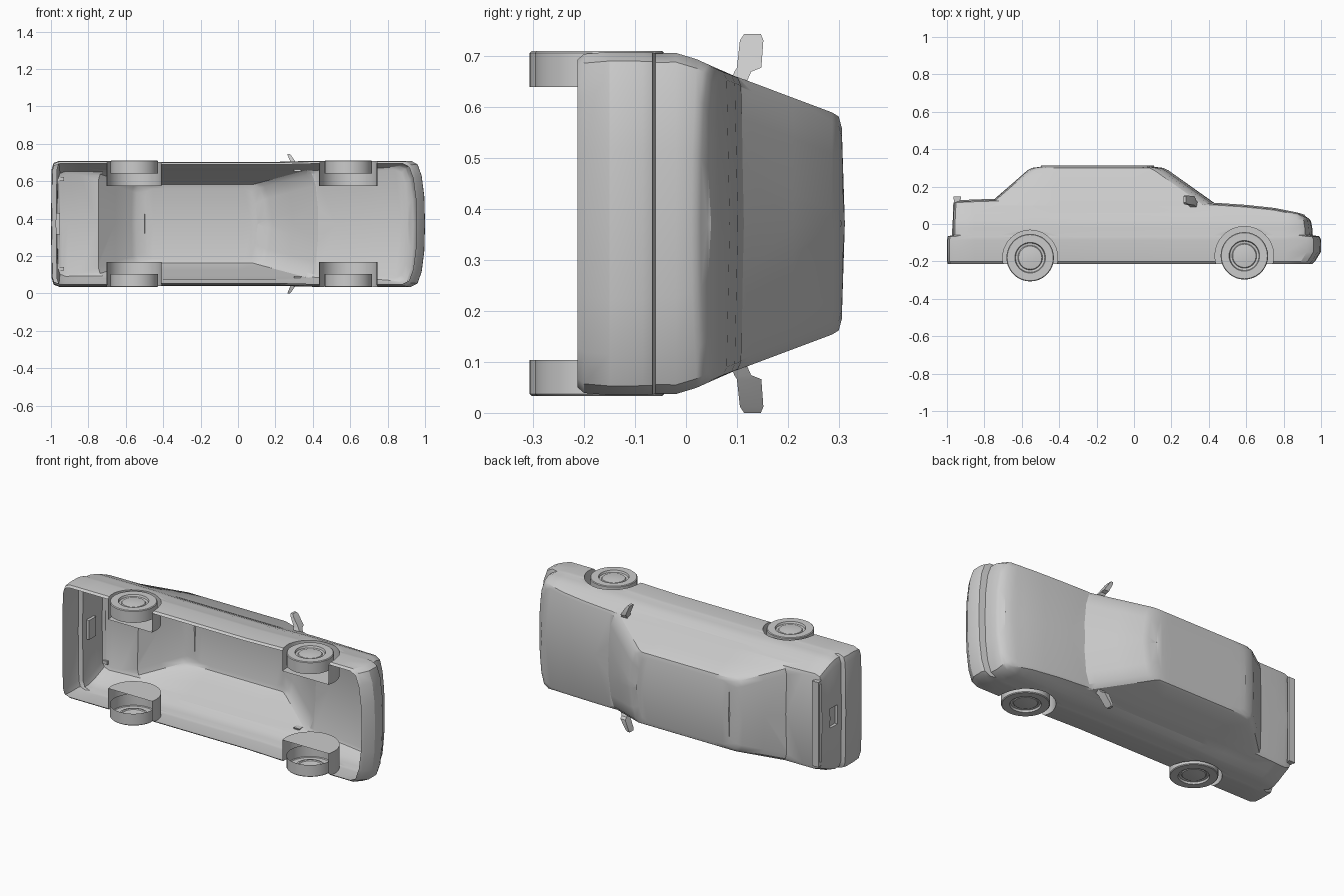
import bpy, bmesh, math
from mathutils import Matrix, Vector

if "Cube" in bpy.data.objects:
    bpy.data.objects.remove(bpy.data.objects["Cube"])

MID = 0.372          # centre plane of the car, which lies on its side
paint = bpy.data.materials.new("grey")
paint.diffuse_color = (0.6, 0.6, 0.6, 1)
paint.use_nodes = True
paint.node_tree.nodes["Principled BSDF"].inputs["Base Color"].default_value = paint.diffuse_color


def interp(table, v):
    if v <= table[0][0]:
        return table[0][1]
    for (a, fa), (b, fb) in zip(table, table[1:]):
        if v <= b:
            return fa + (fb - fa) * (v - a) / (b - a)
    return table[-1][1]


def make(name, bm, smooth=True):
    bmesh.ops.recalc_face_normals(bm, faces=bm.faces)
    me = bpy.data.meshes.new(name)
    bm.to_mesh(me)
    bm.free()
    me.materials.append(paint)
    ob = bpy.data.objects.new(name, me)
    bpy.context.collection.objects.link(ob)
    if smooth:
        shade(ob)
    return ob


def shade(ob):
    bpy.ops.object.select_all(action='DESELECT')
    ob.select_set(True)
    bpy.context.view_layer.objects.active = ob
    bpy.ops.object.shade_smooth_by_angle(angle=math.radians(30))


def box(name, lo, hi):
    bm = bmesh.new()
    size = [b - a for a, b in zip(lo, hi)]
    mid = [(a + b) / 2 for a, b in zip(lo, hi)]
    bmesh.ops.create_cube(bm, size=1, matrix=Matrix.Translation(mid) @ Matrix.Diagonal((*size, 1)))
    return make(name, bm, False)


# Half width by height, and bonnet/boot height by length
WIDTH = [(-.213, .322), (-.2, .333), (-.14, .338), (-.02, .335), (.02, .323), (.06, .305),
         (.09, .293), (.13, .277), (.295, .215), (.32, .21)]
DECK = [(-1, .118), (-.75, .13), (.43, .108), (.6, .096), (.75, .08), (.88, .054), (.93, .037), (1, .012)]


def half_outline(level, xr, xf, drop, inset, stations, deck):
    """Rounded plan outline from rear centre to front centre."""
    pts = [(xr, None), (xr + .004, .045), (xr + .014, .012), (xr + .045, 0)]
    pts += [(x, 0) for x in stations]
    pts += [(xf - .075, 0), (xf - .04, .018), (xf - .018, .08), (xf - .004, .19), (xf, None)]
    out = []
    for x, cut in pts:
        y = min(level, interp(DECK, x) - drop) if deck else level
        w = 0 if cut is None else interp(WIDTH, y) - cut - inset
        if cut == 0 and deck and abs(x) < .41:
            w -= .006
        out.append((x, y, max(w, 0)))
    return out


def stack(name, layers, stations, deck, crown):
    bm = bmesh.new()
    loops = []
    for layer in layers:
        half = half_outline(*layer, stations, deck)
        up = [bm.verts.new((x, y, MID + w)) for x, y, w in half]
        down = [bm.verts.new((x, y, MID - w)) for x, y, w in half[1:-1]]
        loops.append((up, [up[0]] + down + [up[-1]]))
    for (a, am), (b, bmir) in zip(loops, loops[1:]):
        for lo, hi in ((a, b), (am, bmir)):
            for i in range(len(lo) - 1):
                bm.faces.new((lo[i], lo[i + 1], hi[i + 1], hi[i]))
    first, first_m = loops[0]
    bm.faces.new(first + first_m[-2:0:-1])
    # Crowned lid across the top loop
    up, down = loops[-1]
    n = len(up)
    centre = [up[0]] + [bm.verts.new((v.co.x, v.co.y + crown, MID)) for v in up[1:-1]] + [up[-1]]
    for side in (up, down):
        for i in range(n - 1):
            quad = []
            for v in (side[i], side[i + 1], centre[i + 1], centre[i]):
                if v not in quad:
                    quad.append(v)
            bm.faces.new(quad)
    return make(name, bm, False)


# Lower body with the bumper step: level, rear x, front x, drop below deck, inset
body = stack("body_shell", [
    (-.213, -.997, .955, 0, 0), (-.2, -1, .968, 0, 0), (-.15, -1, .999, 0, 0),
    (-.085, -1, 1, 0, 0), (-.066, -.996, .992, 0, 0), (-.06, -.972, .956, 0, .002),
    (-.02, -.972, .953, 0, 0), (.02, -.97, .947, .02, 0), (.06, -.968, .942, .012, 0),
    (.3, -.966, .936, .006, .002), (.3, -.955, .915, 0, .015)],
    [-.85, -.72, -.56, -.4, -.2, 0, .2, .42, .52, .6, .68, .75, .81], True, .006)

# Cabin rising from the belt line to the crowned roof
cabin = stack("cabin", [
    (.06, -.83, .5, 0, .004), (.1, -.785, .447, 0, .001), (.13, -.75, .405, 0, 0),
    (.21, -.658, .292, 0, 0), (.287, -.57, .184, 0, 0), (.3, -.545, .155, 0, .004),
    (.306, -.5, .11, 0, .025)],
    [-.4, -.25, -.1, 0], False, .006)

# Wheel wells and number plate recess are cut from the joined shell
WHEELS = {"rear": (-.555, -.18, .147), "front": (.59, -.17, .157)}
cutters = [(cabin, 'UNION')]
for end, (x, y, r) in WHEELS.items():
    for s in (-1, 1):
        bm = bmesh.new()
        bmesh.ops.create_cone(bm, cap_ends=True, segments=40, radius1=r, radius2=r, depth=.3,
                              matrix=Matrix.Translation((x, y, MID + s * .353)))
        cutters.append((make(end + "_well_cutter", bm, False), 'DIFFERENCE'))
cutters.append((box("plate_cutter", (-1.1, -.025, MID - .057), (-.953, .04, MID + .057)), 'DIFFERENCE'))
for ob, op in cutters:
    mod = body.modifiers.new(op, 'BOOLEAN')
    mod.operation, mod.solver, mod.object = op, 'EXACT', ob
bpy.context.view_layer.update()
result = bpy.data.meshes.new_from_object(body.evaluated_get(bpy.context.evaluated_depsgraph_get()))
body.modifiers.clear()
body.data = result
for ob, _ in cutters:
    bpy.data.objects.remove(ob)

# Open the underside
bm = bmesh.new()
bm.from_mesh(result)
under = [f for f in bm.faces if all(v.co.y < -.2125 for v in f.verts) and abs(f.normal.y) > .9]
bmesh.ops.delete(bm, geom=under, context='FACES')
for f in bm.faces:
    f.material_index = 0
bm.to_mesh(result)
bm.free()
shade(body)

# Wheels: hollow tyre, recessed rim and domed hub, as (radius, offset from centre plane)
TYRE = [(.127, .268), (.127, .335), (.123, .339), (.082, .339), (.078, .328), (.066, .326),
        (.062, .331), (.03, .335), (0, .336)]
for end, (x, y, _) in WHEELS.items():
    for s, side in ((1, "left"), (-1, "right")):
        bm = bmesh.new()
        verts = [bm.verts.new((x + r, y, MID + s * z)) for r, z in TYRE]
        edges = [bm.edges.new(p) for p in zip(verts, verts[1:])]
        bmesh.ops.spin(bm, geom=verts + edges, cent=(x, y, MID), axis=(0, 0, 1),
                       angle=math.tau, steps=36)
        bmesh.ops.remove_doubles(bm, verts=bm.verts, dist=1e-4)
        make(f"{end}_wheel_{side}", bm)

# Door mirrors: offset, x range, y range of each section
MIRROR = [(.28, .30, .34, .088, .12), (.298, .297, .33, .095, .128), (.306, .293, .325, .1, .148),
          (.36, .268, .288, .106, .152), (.372, .264, .278, .114, .147)]
for s, side in ((1, "left"), (-1, "right")):
    bm = bmesh.new()
    rings = [[bm.verts.new((px, py, MID + s * z)) for px, py in ((a, c), (b, c), (b, d), (a, d))]
             for z, a, b, c, d in MIRROR]
    for p, q in zip(rings, rings[1:]):
        for i in range(4):
            j = (i + 1) % 4
            bm.faces.new((p[i], p[j], q[j], q[i]))
    bm.faces.new(rings[0])
    bm.faces.new(rings[-1])
    make("door_mirror_" + side, bm)

# Boot spoiler on two feet
box("spoiler_blade", (-.966, .132, MID - .25), (-.925, .146, MID + .25))
for s in (-1, 1):
    z = MID + s * .24
    box("spoiler_foot", (-.962, .11, z - .01), (-.93, .135, z + .01))
